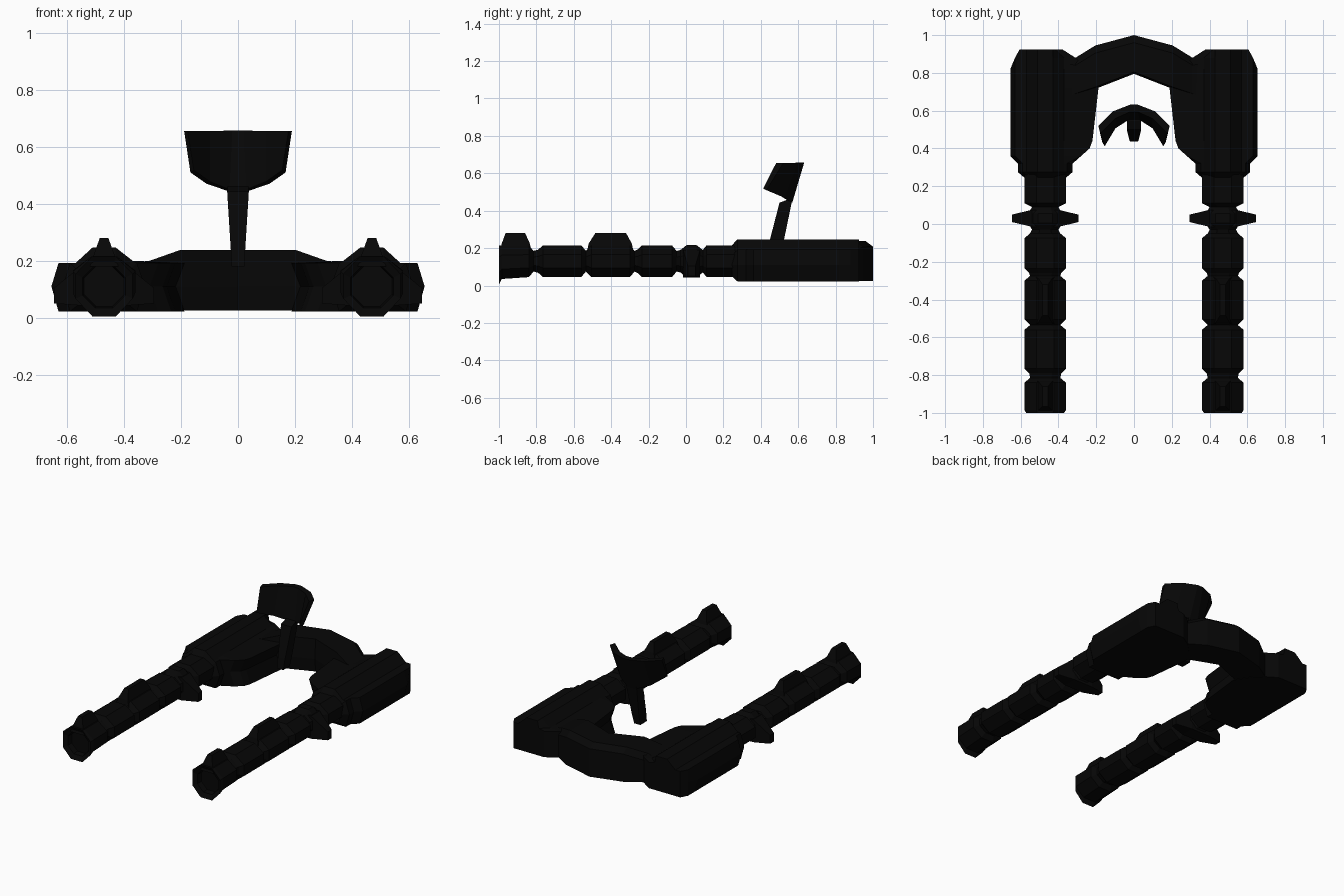
import bpy, bmesh, math

if "Cube" in bpy.data.objects:
    bpy.data.objects.remove(bpy.data.objects["Cube"])

black = bpy.data.materials.new("black_metal")
black.diffuse_color = (0.002, 0.002, 0.002, 1)
black.use_nodes = True
black.node_tree.nodes["Principled BSDF"].inputs["Base Color"].default_value = black.diffuse_color


def finish(name, bm, mirror=False):
    bmesh.ops.remove_doubles(bm, verts=bm.verts, dist=0.0005)
    bmesh.ops.recalc_face_normals(bm, faces=bm.faces)
    me = bpy.data.meshes.new(name)
    bm.to_mesh(me)
    bm.free()
    ob = bpy.data.objects.new(name, me)
    bpy.context.collection.objects.link(ob)
    me.materials.append(black)
    if mirror:
        ob.modifiers.new("mirror", 'MIRROR').use_axis[0] = True
    return ob


def loft(name, rings, mirror=False):
    """Skin equal-sized rings of points and cap both ends."""
    bm = bmesh.new()
    vr = [[bm.verts.new(p) for p in r] for r in rings]
    n = len(vr[0])
    for a, b in zip(vr, vr[1:]):
        for i in range(n):
            j = (i + 1) % n
            bm.faces.new((a[i], a[j], b[j], b[i]))
    bm.faces.new(vr[0])
    bm.faces.new(vr[-1])
    return finish(name, bm, mirror)


BX = 0.47  # barrel axis


def octagon(y, w, h, zc=0.13):
    c = math.cos(math.pi / 8)
    return [(BX + w / c * math.cos(math.pi / 8 + i * math.pi / 4), y,
             zc + h / c * math.sin(math.pi / 8 + i * math.pi / 4)) for i in range(8)]


# Barrels: recessed muzzle, segments and narrow grooves
rings = [octagon(-0.95, 0.07, 0.07, 0.11), octagon(-0.985, 0.075, 0.075, 0.11),
         octagon(-1.0, 0.1, 0.105, 0.11), octagon(-0.985, 0.11, 0.09, 0.125)]
for y0, y1 in ((None, -0.84), (-0.765, -0.56), (-0.505, -0.30), (-0.235, -0.075), (0.11, 0.27)):
    if y0 is not None:
        if y0 < 0:
            rings += [octagon(y0 - 0.025, 0.085, 0.062), octagon(y0, 0.11, 0.085)]
        else:
            # collar between the last two segments
            rings += [octagon(-0.03, 0.07, 0.06), octagon(0.005, 0.09, 0.087),
                      octagon(0.055, 0.09, 0.087), octagon(0.09, 0.07, 0.06),
                      octagon(y0, 0.11, 0.085)]
    rings += [octagon(y1, 0.11, 0.085)]
    if y1 < 0.2:
        rings += [octagon(y1 + 0.025, 0.08, 0.055)]
loft("barrels", rings, True)


# Low side flanges tapering outwards
def flange_ring(x, y0, y1, z0, z1):
    return [(x, y0, z0), (x, y1, z0), (x, y1, z1), (x, y0, z1)]


tip, root = (0.01, 0.05, 0.05, 0.105), (-0.015, 0.075, 0.042, 0.19)
loft("barrel_flanges", [flange_ring(BX - 0.175, *tip), flange_ring(BX - 0.07, *root),
                        flange_ring(BX + 0.07, *root), flange_ring(BX + 0.175, *tip)], True)


# Ridge fins on top of the barrels
def rect(z, y0, y1, w, x=BX):
    return [(x - w, y0, z), (x + w, y0, z), (x + w, y1, z), (x - w, y1, z)]


for i, (a, b, c, d) in enumerate(((-0.995, -0.965, -0.86, -0.825), (-0.53, -0.485, -0.32, -0.28))):
    loft(f"barrel_fin_{i}", [rect(0.18, a, d, 0.05), rect(0.225, a + 0.01, d - 0.01, 0.035),
                             rect(0.28, b, c, 0.015)], True)


# Side housings: convex outer side, inner side with a shallow groove
def housing(y, xo, xi, lo=0.022, hi=0.247):
    s = hi - 0.055
    xc = min(xo, 0.63) if y > 0.85 else xo - 0.025
    if y < 0.35:
        edge, mid = xi + 0.03, xi
    elif y < 0.78:
        edge, mid = xi, xi + 0.03
    else:
        edge, mid = xi, xi
    return [(xo, y, 0.11), (xc, y, s), (min(0.57, xo - 0.035), y, s), (0.51, y, hi),
            (0.43, y, hi), (max(0.37, xi + 0.04), y, s + 0.008), (edge, y, s),
            (mid, y, 0.11), (edge, y, lo), (xc, y, lo)]


loft("side_housings", [housing(0.245, 0.58, 0.36, 0.05, 0.215), housing(0.275, 0.615, 0.325),
                       housing(0.32, 0.615, 0.325), housing(0.36, 0.655, 0.28), housing(0.40, 0.655, 0.235),
                       housing(0.44, 0.655, 0.22), housing(0.72, 0.655, 0.188), housing(0.82, 0.655, 0.25),
                       housing(0.88, 0.63, 0.31), housing(0.925, 0.605, 0.38)], True)


# Arched rear bridge
def bridge(x, y0, y1, top):
    return [(x, y0, 0.11), (x, y0 + 0.01, top), (x, y1 - 0.04, top), (x, y1, top - 0.03),
            (x, y1, 0.025), (x, y0 + 0.01, 0.025)]


half = [(0.40, 0.66, 0.90, 0.19), (0.31, 0.68, 0.88, 0.20), (0.205, 0.715, 0.945, 0.237)]
loft("rear_bridge", [bridge(-x, *r) for x, *r in half] + [bridge(0, 0.795, 1.0, 0.238)]
     + [bridge(x, *r) for x, *r in reversed(half)])

# Leaning post, ending behind the lower edge of the shield
loft("shield_post", [rect(0.18, 0.437, 0.505, 0.022, 0), rect(0.25, 0.45, 0.525, 0.026, 0),
                     rect(0.443, 0.50, 0.565, 0.038, 0), rect(0.46, 0.545, 0.57, 0.036, 0)])

# Curved shield: half strips of (x, y, z), bottom edge then top edge
low = [(0.03, 0.568, 0.443), (0.11, 0.525, 0.47), (0.167, 0.43, 0.51)]
top = [(0.02, 0.632, 0.657), (0.11, 0.597, 0.655), (0.189, 0.52, 0.655)]


def shield_ring(p, q, s):
    d = 0.018
    ix = 0 if p[0] < 0.1 else 0.012
    return [(s * p[0], p[1], p[2]), (s * q[0], q[1], q[2]),
            (s * (q[0] - ix), q[1] - d - 0.02, q[2]), (s * (p[0] - ix), p[1] - d, p[2] + 0.008)]


loft("shield", [shield_ring(p, q, -1) for p, q in reversed(list(zip(low, top)))]
     + [shield_ring(p, q, 1) for p, q in zip(low, top)])
